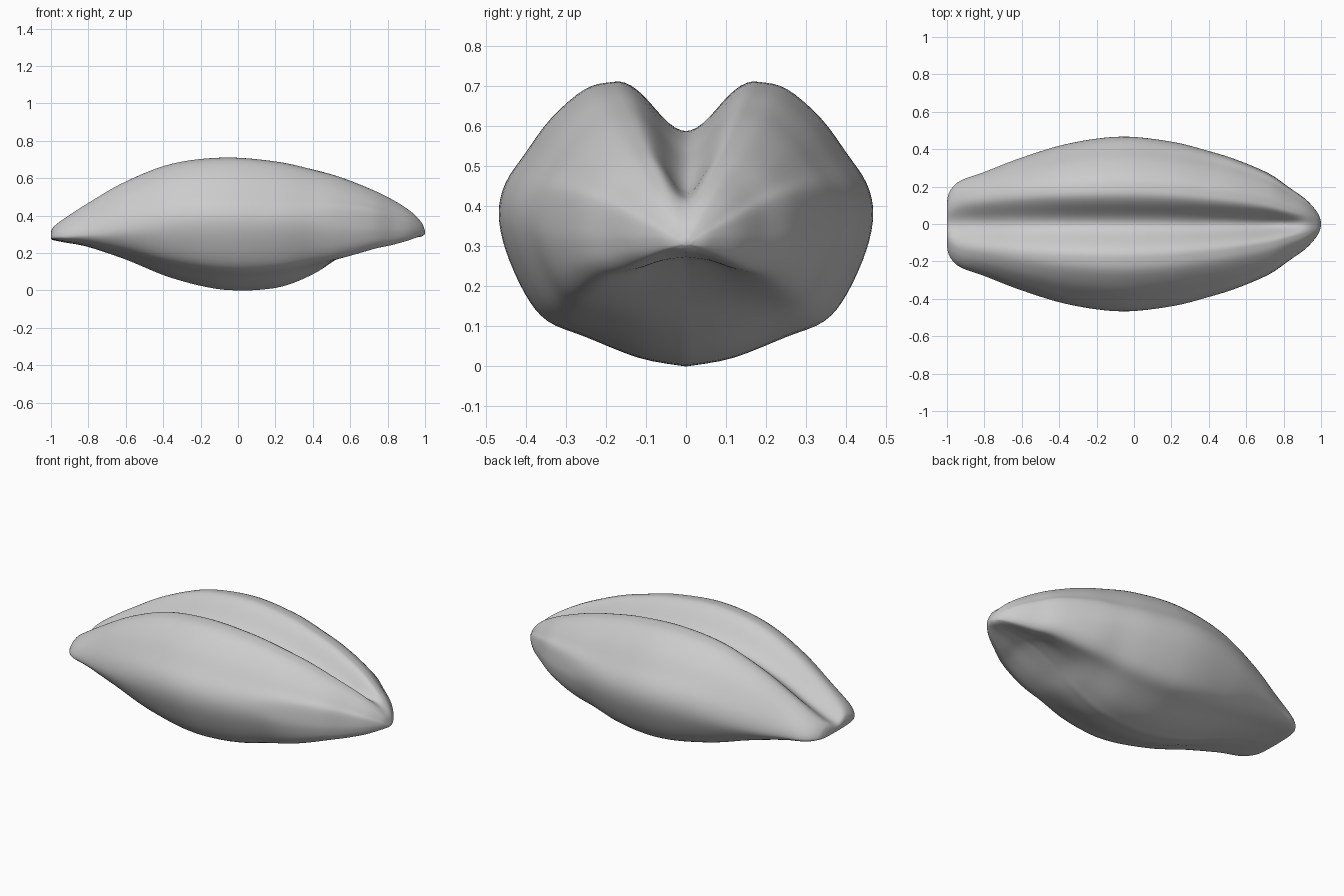
import bpy
import bmesh
from math import cos, pi

if "Cube" in bpy.data.objects:
    bpy.data.objects.remove(bpy.data.objects["Cube"])


def smooth_path(points, steps):
    """Catmull-Rom interpolation through points of any dimension."""
    result = []
    last = len(points) - 1
    for i in range(last):
        a, b = points[max(i - 1, 0)], points[i]
        c, d = points[i + 1], points[min(i + 2, last)]
        for s in range(steps):
            t = s / steps
            result.append([
                q + t * (r - p + t * (2 * p - 5 * q + 4 * r - w + t * (3 * (q - r) + w - p))) / 2
                for p, q, r, w in zip(a, b, c, d)])
    result.append(list(points[-1]))
    return result


# Stations along the pod: x, top, bottom, half width, groove depth,
# and shape (-1 flat-bottomed boat, 0 full keel, 1 hollow belly)
stations = [
    (-1, .315, .275, .12, .01, -1),
    (-.985, .343, .268, .175, .025, -1),
    (-.93, .387, .257, .23, .05, -1),
    (-.8, .473, .232, .278, .08, -.85),
    (-.6, .587, .165, .355, .1, -.5),
    (-.35, .68, .065, .43, .12, -.15),
    (-.07, .711, .003, .467, .124, 0),
    (.2, .69, .013, .44, .122, 0),
    (.4, .647, .075, .39, .118, .15),
    (.55, .605, .145, .343, .11, .6),
    (.72, .538, .218, .27, .095, 1),
    (.83, .483, .243, .195, .055, 1),
    (.92, .425, .265, .13, .012, .8),
    (.98, .365, .285, .062, 0, .3),
    (1, .318, .302, .012, 0, 0),
]

# Half sections from the groove round to the keel: side, height
upper = [(0, 1), (.13, 1), (.26, 1), (.39, .998), (.54, .972), (.72, .87), (.86, .745), (.965, .64)]
full = upper + [(1, .535), (.965, .41), (.86, .255), (.74, .16), (.54, .105), (.25, .03), (0, 0)]
hollow = upper + [(1, .4), (.985, .25), (.92, .1), (.78, .01), (.55, .03), (.27, .1), (0, .13)]
boat = [(0, 1), (.15, 1), (.3, 1), (.45, .99), (.6, .95), (.75, .84), (.88, .66), (.965, .46),
        (1, .28), (.98, .17), (.88, .09), (.72, .05), (.5, .03), (.25, .01), (0, 0)]
full, hollow, boat = (smooth_path(section, 4) for section in (full, hollow, boat))


def ring(station):
    """Closed cross-section of the pod at one station."""
    x, top, bottom, width, groove, shape = station
    crest = .39 + .2 * max(-shape, 0)
    half = []
    for start, end in zip(full, hollow if shape > 0 else boat):
        side, height = (a + (b - a) * abs(shape) for a, b in zip(start, end))
        z = bottom + height * (top - bottom)
        if height > .8 and side < crest:
            z -= groove * (.5 + cos(pi * side / crest) / 2) ** 1.25
        half.append((x, side * width, z))
    mirrored = [(a, -b, c) for a, b, c in half[-2:0:-1]]
    return half + mirrored


# Pod body lofted through the sections
bm = bmesh.new()
rings = [[bm.verts.new(p) for p in ring(s)] for s in smooth_path(stations, 6)]
for first, second in zip(rings, rings[1:]):
    for i in range(len(first)):
        bm.faces.new((first[i - 1], first[i], second[i], second[i - 1]))

# Small caps on both ends
for end in (rings[0], rings[-1]):
    bm.faces.new(end)
bmesh.ops.recalc_face_normals(bm, faces=bm.faces)
mesh = bpy.data.meshes.new("pod")
bm.to_mesh(mesh)
bm.free()
pod = bpy.data.objects.new("pod", mesh)
bpy.context.collection.objects.link(pod)

# Plain grey skin
grey = bpy.data.materials.new("plain grey")
grey.use_nodes = True
colour = (.6, .6, .6, 1)
grey.diffuse_color = colour
grey.node_tree.nodes["Principled BSDF"].inputs["Base Color"].default_value = colour
mesh.materials.append(grey)

bpy.context.view_layer.objects.active = pod
pod.select_set(True)
bpy.ops.object.shade_smooth_by_angle(angle=pi / 3)
